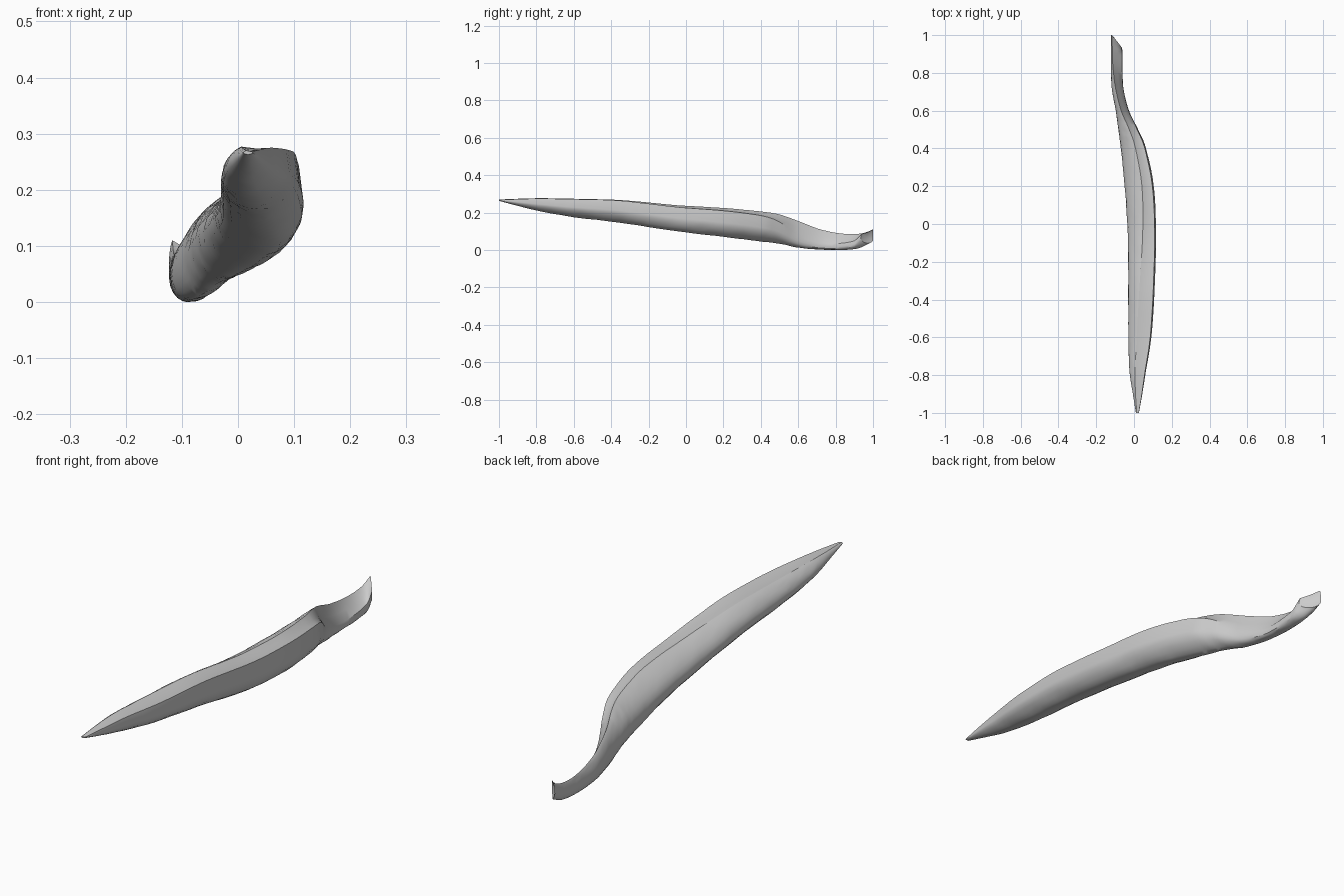
import bpy, bmesh, math, random
from mathutils import Vector
from mathutils.geometry import interpolate_bezier

if "Cube" in bpy.data.objects:
    bpy.data.objects.remove(bpy.data.objects["Cube"])

random.seed(4)

# Stations along the pod:
# y, left x, right x, bottom z, top z, crest x, drop of right rim, bottom position
STATIONS = [
    (-1.00, .010, .026, .263, .270, .015, .002, .5),
    (-0.90, -.006, .044, .236, .274, .008, .002, .5),
    (-0.78, -.024, .063, .207, .277, .006, .002, .5),
    (-0.60, -.030, .092, .175, .274, .014, .002, .5),
    (-0.35, -.031, .109, .145, .267, .028, .003, .55),
    (-0.05, -.034, .117, .100, .240, .046, .010, .6),
    (0.20, -.050, .105, .070, .225, .042, .015, .55),
    (0.40, -.070, .064, .045, .206, .008, .022, .45),
    (0.50, -.083, .022, .033, .190, -.025, .040, .45),
    (0.60, -.097, -.026, .012, .155, -.068, .075, .45),
    (0.72, -.118, -.056, .002, .110, -.098, .072, .5),
    (0.84, -.122, -.060, .000, .087, -.112, .050, .5),
    (0.93, -.123, -.060, .010, .088, -.115, .030, .5),
    (0.985, -.123, -.064, .036, .110, -.117, .025, .5),
]


def station_at(t):
    """Smoothly blend the stations (Catmull-Rom)."""
    i = min(int(t), len(STATIONS) - 2)
    f = t - i
    p = [STATIONS[max(0, min(len(STATIONS) - 1, k))] for k in range(i - 1, i + 3)]
    return [.5 * (2 * b + (c - a) * f + (2 * a - 5 * b + 4 * c - d) * f * f
                  + (3 * b - a - 3 * c + d) * f ** 3) for a, b, c, d in zip(*p)]


def section(s):
    """Closed outline: crest, rounded left flank, belly, right flank, rim, shallow channel."""
    y, xl, xr, z0, z1, cx, drop, bf = s
    w, h = xr - xl, z1 - z0
    bx, rim = xl + bf * w, z1 - drop
    mid = z0 + .45 * h
    rm = z0 + (rim - z0) * .55
    pts = [(cx, z1)]

    def arc(a, b, c, d, n):
        curve = interpolate_bezier(*[Vector((q[0], 0, q[1])) for q in (a, b, c, d)], n)
        pts.extend((v.x, v.z) for v in curve[1:])

    arc((cx, z1), (cx - .35 * (cx - xl), z1 - .06 * h), (xl, mid + .28 * h), (xl, mid), 7)
    arc((xl, mid), (xl, mid - .25 * h), (bx - .25 * w, z0), (bx, z0), 6)
    arc((bx, z0), (bx + .22 * w, z0 + .02 * h), (xr, rm - .22 * h), (xr, rm), 6)
    rx = xr - .05 * w
    pts.append((rx, rim))
    pts.append(((rx + cx) / 2, (rim + z1) / 2 - .035 * h))
    return y, pts


# Pod body lofted through the sections, with slanting wrinkles on the outer flank
bm = bmesh.new()
rings = []
STEPS = 78
for k in range(STEPS + 1):
    y, pts = section(station_at(k / STEPS * (len(STATIONS) - 1)))
    cx = sum(p[0] for p in pts) / len(pts)
    cz = sum(p[1] for p in pts) / len(pts)
    edge_fade = min(1, k / 12, (STEPS - k) / 6)
    ring = []
    for j, (x, z) in enumerate(pts):
        amp = .035 if 2 <= j <= 14 else .012
        g = 1 - amp * edge_fade * random.random() * (.5 + .5 * math.sin(k * 1.3 + j * 1.1))
        # Slanted cut at the stalk end
        yy = y
        if y > .9:
            yy += (y - .9) / .085 * (.015 - max(0, x + .115) * 1.3)
        ring.append(bm.verts.new((cx + (x - cx) * g, yy, cz + (z - cz) * g)))
    rings.append(ring)

n = len(rings[0])
for a, b in zip(rings, rings[1:]):
    for j in range(n):
        j2 = (j + 1) % n
        bm.faces.new((a[j], b[j], b[j2]))
        bm.faces.new((a[j], b[j2], a[j2]))

# Pointed tip cap and slightly hollow stalk end
for ring, push in ((rings[0], 0), (rings[-1], -.012)):
    c = sum((v.co for v in ring), Vector()) / n
    hub = bm.verts.new(c + Vector((0, push, 0)))
    for j in range(n):
        bm.faces.new((ring[j], ring[(j + 1) % n], hub))
bmesh.ops.recalc_face_normals(bm, faces=bm.faces)

mesh = bpy.data.meshes.new("pod")
bm.to_mesh(mesh)
bm.free()
pod = bpy.data.objects.new("pod", mesh)
bpy.context.collection.objects.link(pod)

grey = bpy.data.materials.new("pale_grey")
grey.diffuse_color = (.6, .6, .6, 1)
grey.use_nodes = True
grey.node_tree.nodes["Principled BSDF"].inputs["Base Color"].default_value = grey.diffuse_color
mesh.materials.append(grey)

bpy.context.view_layer.objects.active = pod
pod.select_set(True)
bpy.ops.object.shade_smooth_by_angle(angle=math.radians(30))
